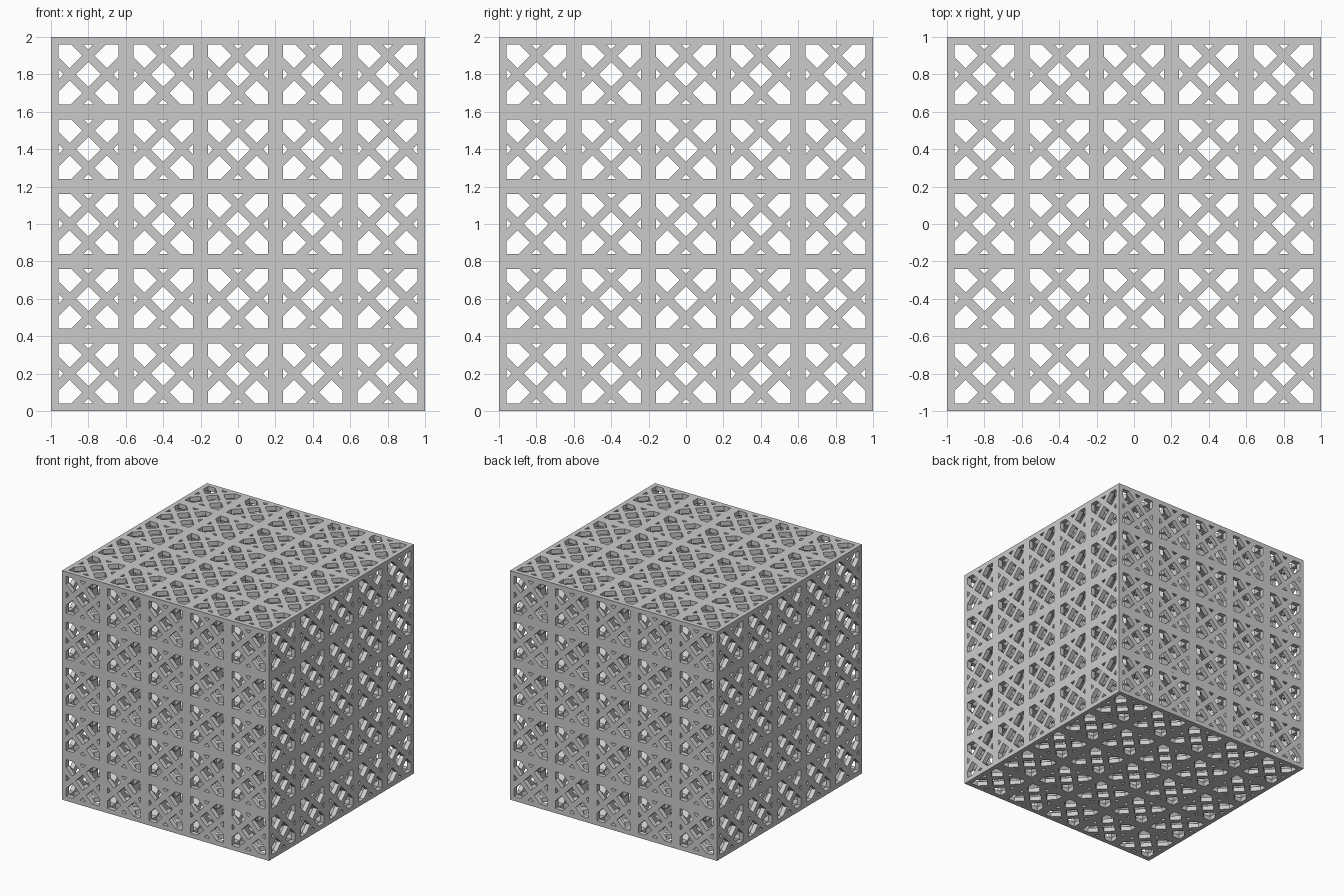
import bpy, bmesh
from math import pi
from mathutils import Matrix

cube = bpy.data.objects.get("Cube")
if cube:
    bpy.data.objects.remove(cube, do_unlink=True)

CELL = 0.4            # cell size
COUNT = 5             # cells along each axis
H = CELL / 2
F = 0.16              # inner edge of the square frame
BAR = 0.04            # panel thickness
IN, OUT = 0.067, 0.133   # inner and outer edges of the diagonal bars

mat = bpy.data.materials.new("light_grey")
mat.use_nodes = True
grey = (0.6, 0.6, 0.6, 1)
mat.diffuse_color = grey
mat.node_tree.nodes["Principled BSDF"].inputs["Base Color"].default_value = grey


def add_loop(bm, points):
    verts = [bm.verts.new((x, y, H - BAR)) for x, y in points]
    for a, b in zip(verts, verts[1:] + verts[:1]):
        bm.edges.new((a, b))


def quarter_turns(points):
    for _ in range(4):
        yield points
        points = [(-y, x) for x, y in points]


# Outline of one panel with its centre, corner and edge openings
bm = bmesh.new()
add_loop(bm, [(-H, -H), (H, -H), (H, H), (-H, H)])
add_loop(bm, [(IN, 0), (0, IN), (-IN, 0), (0, -IN)])
near, far = (OUT - IN) / 2, (OUT + IN) / 2
corner = [(F, F), (F - IN, F), (near, far), (far, near), (F, F - IN)]
edge = [(OUT, 0), (F, F - OUT), (F, OUT - F)]
for shape in (corner, edge):
    for points in quarter_turns(shape):
        add_loop(bm, points)

# Fill and thicken the panel
bmesh.ops.triangle_fill(bm, use_beauty=True, use_dissolve=False,
                        edges=bm.edges[:], normal=(0, 0, 1))
out = bmesh.ops.extrude_face_region(bm, geom=bm.faces[:])
bmesh.ops.translate(bm, vec=(0, 0, BAR),
                    verts=[g for g in out["geom"] if isinstance(g, bmesh.types.BMVert)])
bmesh.ops.recalc_face_normals(bm, faces=bm.faces[:])

# Drop the outer rim, which the neighbouring panels cover
rim = [f for f in bm.faces if abs(f.normal.z) < 0.1
       and max(abs(c) for c in f.calc_center_median().xy) > H - 0.001]
bmesh.ops.delete(bm, geom=rim, context='FACES')
panel = bpy.data.meshes.new("panel")
bm.to_mesh(panel)
bm.free()

# Six panels make one hollow cell
bm = bmesh.new()
turns = [Matrix.Rotation(i * pi / 2, 4, 'X') for i in range(4)]
turns += [Matrix.Rotation(s * pi / 2, 4, 'Y') for s in (-1, 1)]
for turn in turns:
    start = len(bm.verts)
    bm.from_mesh(panel)
    bm.verts.ensure_lookup_table()
    bmesh.ops.transform(bm, matrix=turn, verts=bm.verts[start:])
mesh = bpy.data.meshes.new("lattice_cube")
bm.to_mesh(mesh)
bm.free()
bpy.data.meshes.remove(panel)
mesh.materials.append(mat)

# Repeat the cell along the three axes
lattice = bpy.data.objects.new("lattice_cube", mesh)
bpy.context.collection.objects.link(lattice)
first = -CELL * (COUNT - 1) / 2
lattice.location = (first, first, H)
for i, axis in enumerate("xyz"):
    mod = lattice.modifiers.new("repeat_" + axis, 'ARRAY')
    mod.count = COUNT
    mod.use_relative_offset = False
    mod.use_constant_offset = True
    step = [0, 0, 0]
    step[i] = CELL
    mod.constant_offset_displace = step
